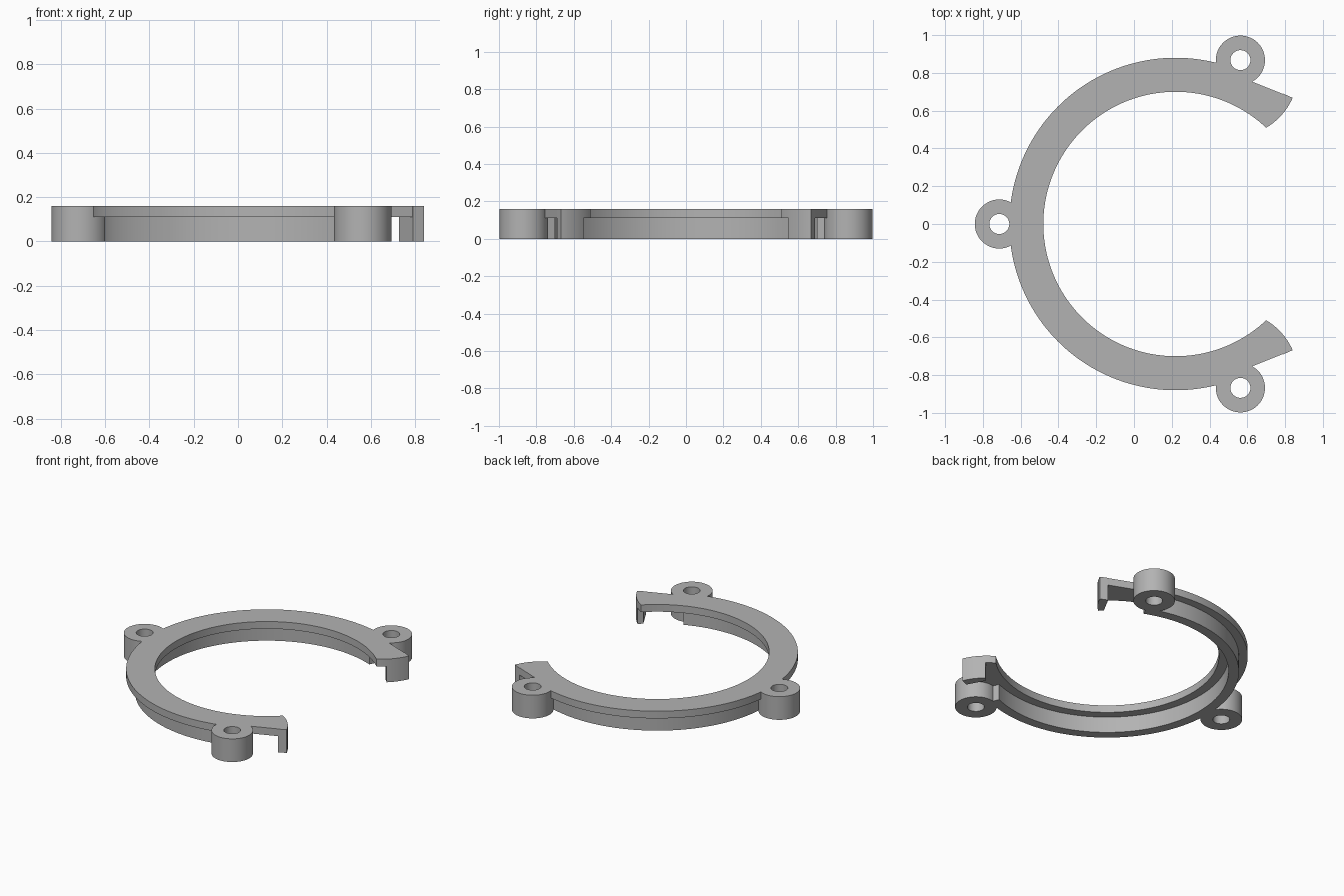
import bpy, bmesh
from math import sin, cos, radians, atan2, hypot, degrees

cube = bpy.data.objects.get("Cube")
if cube:
    bpy.data.objects.remove(cube, do_unlink=True)

grey = bpy.data.materials.new("plain_grey")
grey.use_nodes = True
colour = (0.45, 0.45, 0.45, 1)
grey.diffuse_color = colour
grey.node_tree.nodes["Principled BSDF"].inputs["Base Color"].default_value = colour

CX = 0.22                     # ring centre on x
HEIGHT, LEDGE = 0.16, 0.11    # full height, underside of the flange
INNER, WALL_IN, WALL_OUT, OUTER = 0.70, 0.76, 0.825, 0.88
LUG_ANGLE, LUG_DIST, LUG_R, HOLE_R = 68.4, 0.933, 0.13, 0.053


def arc(r, start, end, n, centre=(CX, 0)):
    """Points along an arc, angles in degrees."""
    steps = [radians(start + (end - start) * i / n) for i in range(n + 1)]
    return [(centre[0] + r * cos(a), centre[1] + r * sin(a)) for a in steps]


def arc_between(p, q, r, n=10):
    """Arc of radius r from p to q, bulging to the right of travel."""
    dx, dy = q[0] - p[0], q[1] - p[1]
    chord = hypot(dx, dy)
    k = (r * r - chord * chord / 4) ** 0.5 / chord
    c = ((p[0] + q[0]) / 2 - dy * k, (p[1] + q[1]) / 2 + dx * k)
    a = degrees(atan2(p[1] - c[1], p[0] - c[0]))
    b = degrees(atan2(q[1] - c[1], q[0] - c[0]))
    return arc(r, a, a + (b - a + 180) % 360 - 180, n, c)


def flip(points):
    """Mirror an outline front to back, keeping its winding."""
    return [(x, -y) for x, y in reversed(points)]


def prism(name, outline, z0, z1):
    """Extrude a flat outline from z0 to z1."""
    bm = bmesh.new()
    face = bm.faces.new([bm.verts.new((x, y, z0)) for x, y in outline])
    top = bmesh.ops.extrude_face_region(bm, geom=[face])["geom"]
    for v in top:
        if isinstance(v, bmesh.types.BMVert):
            v.co.z = z1
    bmesh.ops.recalc_face_normals(bm, faces=bm.faces)
    mesh = bpy.data.meshes.new(name)
    bm.to_mesh(mesh)
    bm.free()
    mesh.materials.append(grey)
    obj = bpy.data.objects.new(name, mesh)
    bpy.context.collection.objects.link(obj)
    return obj


def combine(target, part, operation):
    """Apply a boolean and discard the operand."""
    mod = target.modifiers.new(operation, 'BOOLEAN')
    mod.operation, mod.solver, mod.object = operation, 'EXACT', part
    bpy.context.view_layer.objects.active = target
    bpy.ops.object.modifier_apply(modifier=mod.name)
    bpy.data.objects.remove(part, do_unlink=True)


# Flange: open ring with straight-sided, round-ended tips
tip_out, tip_in = (0.84, 0.668), (0.70, 0.51)
tip_arc = arc_between(tip_in, tip_out, 0.34)
a_in = degrees(atan2(tip_in[1], tip_in[0] - CX))
line_start = (CX + 0.85 * cos(radians(LUG_ANGLE)), 0.85 * sin(radians(LUG_ANGLE)))
upper = tip_arc + [line_start]
outline = (upper + arc(OUTER, LUG_ANGLE, 360 - LUG_ANGLE, 120) + flip(upper)
           + arc(INNER, 360 - a_in, a_in, 120)[1:-1])
ring = prism("clamp_ring", outline, LEDGE, HEIGHT)

# Wall below the flange, ending inside the outer lugs
end = LUG_ANGLE - 1
wall = arc(WALL_OUT, end, 360 - end, 120) + arc(WALL_IN, 360 - end, end, 120)
combine(ring, prism("wall", wall, 0, LEDGE + 0.02), 'UNION')

# Hook foot under each tip
foot = [p for p in tip_arc if hypot(p[0] - CX, p[1]) > WALL_IN]
foot += [(0.79, 0.69), (0.727, 0.573)]
for shape in (foot, flip(foot)):
    combine(ring, prism("foot", shape, 0, HEIGHT), 'UNION')

# Three full-height screw lugs, then their holes
centres = [(CX + LUG_DIST * cos(radians(a)), LUG_DIST * sin(radians(a)))
           for a in (LUG_ANGLE, 180, -LUG_ANGLE)]
for c in centres:
    combine(ring, prism("lug", arc(LUG_R, 0, 360, 48, c)[:-1], 0, HEIGHT), 'UNION')
for c in centres:
    hole = arc(HOLE_R, 0, 360, 32, c)[:-1]
    combine(ring, prism("hole", hole, -0.1, HEIGHT + 0.1), 'DIFFERENCE')

bpy.ops.object.select_all(action='DESELECT')
ring.select_set(True)
bpy.context.view_layer.objects.active = ring
bpy.ops.object.shade_smooth_by_angle(angle=radians(30))
